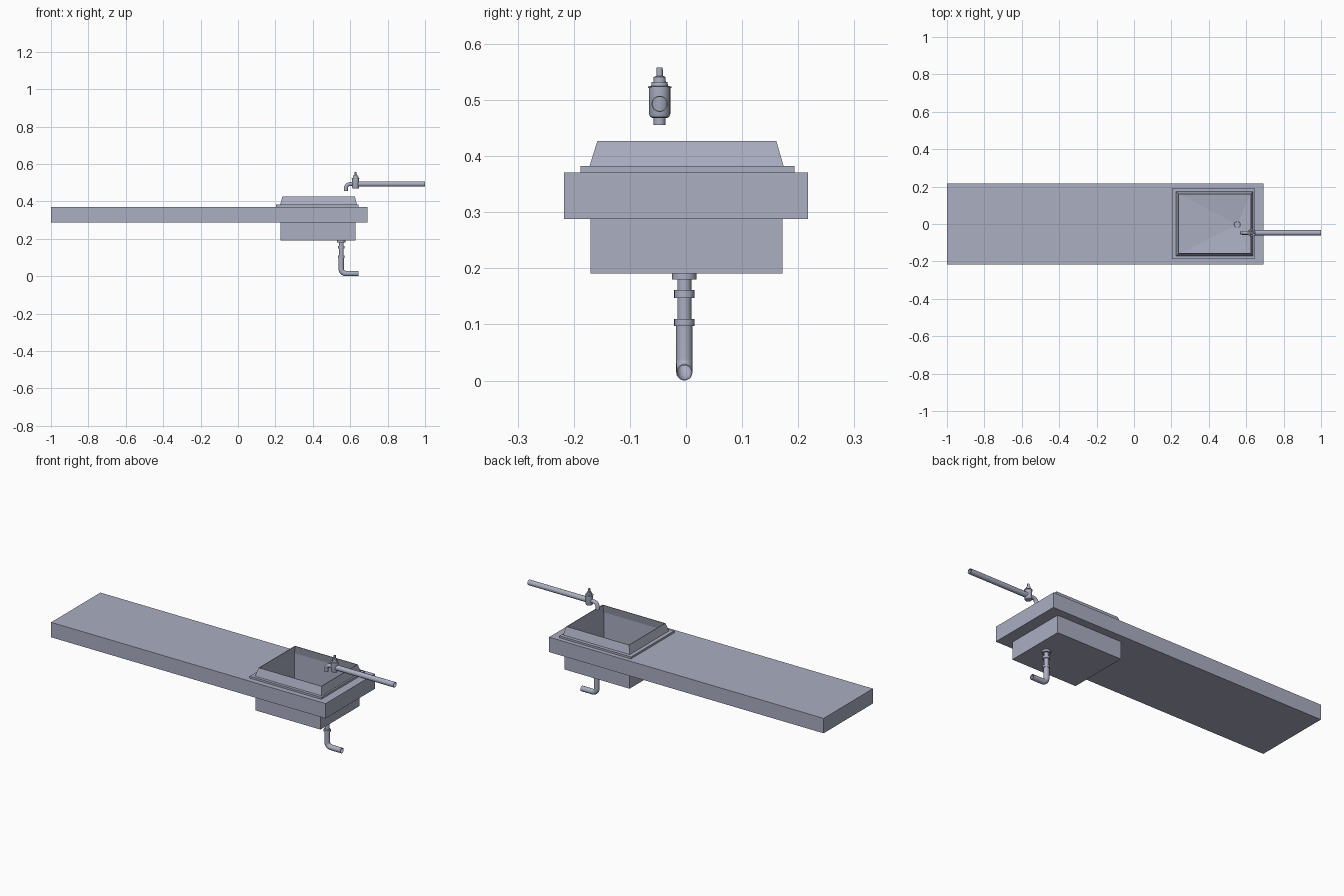
import bpy, bmesh, math
from mathutils import Vector

if "Cube" in bpy.data.objects:
    bpy.data.objects.remove(bpy.data.objects["Cube"])

# Blue-grey steel shared by every part
steel = bpy.data.materials.new("steel")
steel.diffuse_color = (0.405, 0.425, 0.535, 1)
steel.use_nodes = True
steel.node_tree.nodes["Principled BSDF"].inputs["Base Color"].default_value = steel.diffuse_color


def finish(bm, name, smooth=False):
    bmesh.ops.recalc_face_normals(bm, faces=bm.faces)
    me = bpy.data.meshes.new(name)
    bm.to_mesh(me)
    bm.free()
    me.materials.append(steel)
    ob = bpy.data.objects.new(name, me)
    bpy.context.collection.objects.link(ob)
    if smooth:
        bpy.ops.object.select_all(action='DESELECT')
        ob.select_set(True)
        bpy.context.view_layer.objects.active = ob
        bpy.ops.object.shade_smooth_by_angle(angle=math.radians(35))
    return ob


def bridge(bm, a, b):
    n = len(a)
    for i in range(n):
        bm.faces.new((a[i], a[(i + 1) % n], b[(i + 1) % n], b[i]))


def rect(bm, x0, x1, y0, y1, z):
    return [bm.verts.new(p) for p in ((x0, y0, z), (x1, y0, z), (x1, y1, z), (x0, y1, z))]


def lathe(name, x, y, profile, n=24):
    """Revolve (radius, z) points about a vertical axis, capped at both ends."""
    bm = bmesh.new()
    rings = [[bm.verts.new((x + r * math.cos(2 * math.pi * i / n),
                            y + r * math.sin(2 * math.pi * i / n), z)) for i in range(n)]
             for r, z in profile]
    for a, b in zip(rings, rings[1:]):
        bridge(bm, a, b)
    bm.faces.new(rings[0])
    bm.faces.new(rings[-1])
    return finish(bm, name, True)


def pipe(name, path, y, r, wall=0.002, n=20):
    """Hollow tube along an (x, z) path."""
    bm = bmesh.new()
    pts = [Vector((p[0], y, p[1])) for p in path]

    def sweep(rad):
        rings = []
        for i, p in enumerate(pts):
            t = (pts[min(i + 1, len(pts) - 1)] - pts[max(i - 1, 0)]).normalized()
            side = Vector((0, 1, 0))
            up = t.cross(side)
            rings.append([bm.verts.new(p + rad * (math.cos(2 * math.pi * k / n) * side
                          + math.sin(2 * math.pi * k / n) * up)) for k in range(n)])
        for a, b in zip(rings, rings[1:]):
            bridge(bm, a, b)
        return rings
    outer, inner = sweep(r), sweep(r - wall)
    for e in (0, -1):
        bridge(bm, outer[e], inner[e])
    return finish(bm, name, True)


def arc(cx, cz, r, a0, a1, steps=8):
    return [(cx + r * math.cos(math.radians(a0 + (a1 - a0) * i / steps)),
             cz + r * math.sin(math.radians(a0 + (a1 - a0) * i / steps)))
            for i in range(steps + 1)]


# Long counter slab with an opening for the basin
bm = bmesh.new()
loops = [rect(bm, -1, 0.692, -0.217, 0.217, 0.288), rect(bm, -1, 0.692, -0.217, 0.217, 0.371),
         rect(bm, 0.227, 0.627, -0.17, 0.172, 0.371), rect(bm, 0.227, 0.627, -0.17, 0.172, 0.288)]
for i in range(4):
    bridge(bm, loops[i], loops[(i + 1) % 4])
finish(bm, "counter_slab")

# Basin: outer box, flange, sloped raised rim, inner walls and floor falling to the drain
DX, DY = 0.552, -0.003
bm = bmesh.new()
sections = [(0.227, 0.627, -0.17, 0.172, 0.191),
            (0.227, 0.627, -0.17, 0.172, 0.371),
            (0.204, 0.645, -0.188, 0.193, 0.371),
            (0.204, 0.645, -0.188, 0.193, 0.382),
            (0.225, 0.636, -0.172, 0.174, 0.382),
            (0.238, 0.625, -0.158, 0.161, 0.427),
            (0.241, 0.622, -0.155, 0.158, 0.427),
            (0.232, 0.622, -0.165, 0.167, 0.382),
            (0.232, 0.622, -0.165, 0.167, 0.215)]
loops = [rect(bm, *s) for s in sections]
for a, b in zip(loops, loops[1:]):
    bridge(bm, a, b)
bm.faces.new(loops[0])
low = bm.verts.new((DX, DY, 0.198))
for i in range(4):
    bm.faces.new((loops[-1][i], loops[-1][(i + 1) % 4], low))
finish(bm, "sink_basin")

# Drain: plug ring in the floor, collared tail pipe and outlet elbow
lathe("drain_plug", DX, DY, [(0.02, 0.195), (0.02, 0.206), (0.017, 0.206), (0.016, 0.205)])
lathe("drain_tail", DX, DY, [
    (0.022, 0.192), (0.022, 0.180), (0.0125, 0.180), (0.0125, 0.161), (0.018, 0.161),
    (0.018, 0.147), (0.0125, 0.147), (0.0125, 0.110), (0.018, 0.110), (0.018, 0.097),
    (0.014, 0.097)])
pipe("drain_elbow", [(DX, 0.1)] + arc(DX + 0.024, 0.0385, 0.024, 180, 270)
     + [(0.643, 0.0145)], DY, 0.0145)

# Tap: supply pipe, curved spout, valve body with stepped stem
TX, TY = 0.629, -0.047
pipe("tap_supply_pipe", [(TX, 0.493), (1.0, 0.493)], TY, 0.0145)
pipe("tap_spout", [(0.577, 0.455)] + arc(0.601, 0.469, 0.024, 180, 90)
     + [(TX, 0.493)], TY, 0.0105)
lathe("tap_valve", TX, TY, [
    (0.013, 0.468), (0.017, 0.470), (0.019, 0.475), (0.019, 0.521), (0.021, 0.521),
    (0.021, 0.524), (0.015, 0.525), (0.014, 0.532), (0.011, 0.532), (0.0105, 0.541),
    (0.0058, 0.543), (0.0055, 0.558)])
